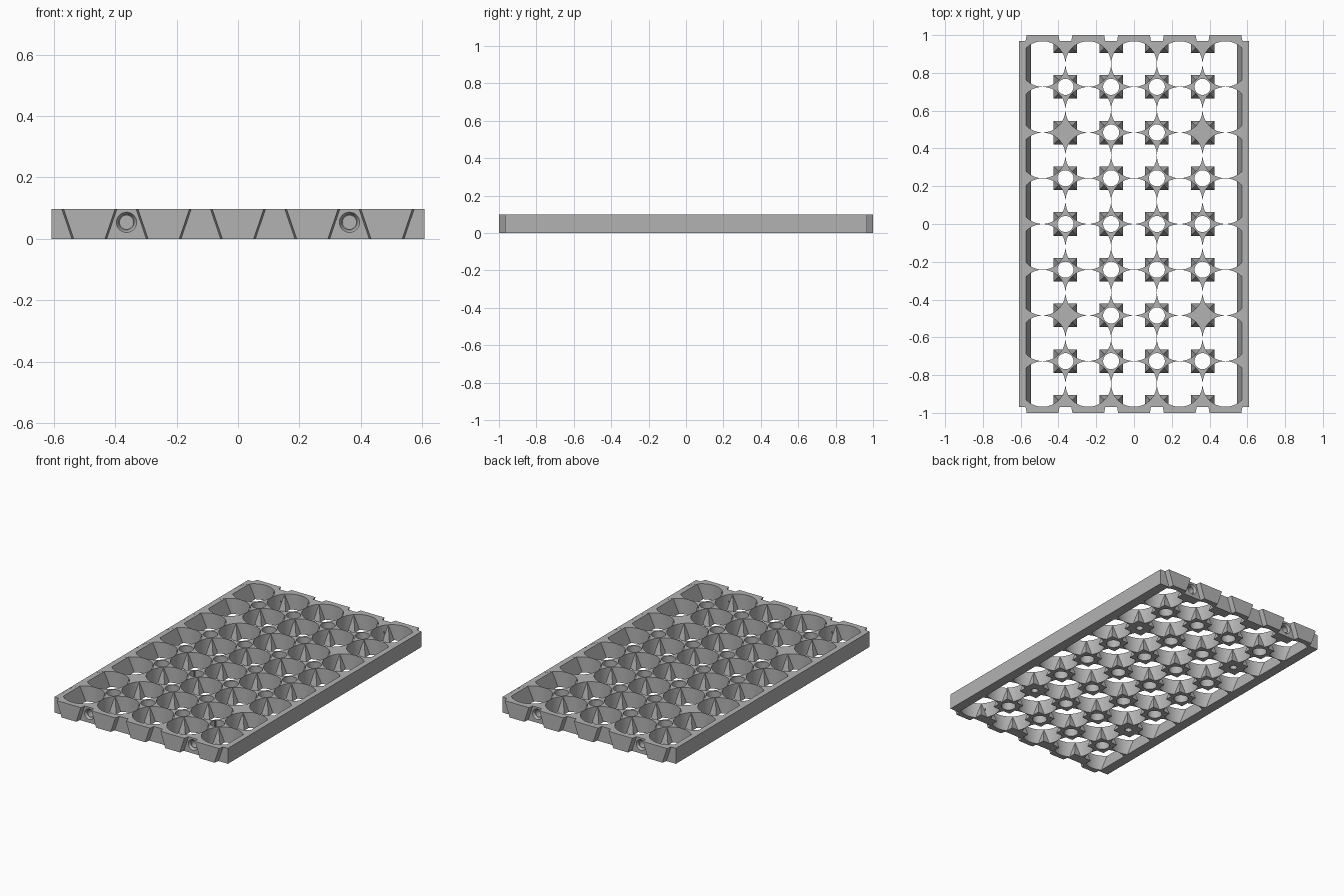
import bpy, bmesh, math
from mathutils import Matrix

if "Cube" in bpy.data.objects:
    bpy.data.objects.remove(bpy.data.objects["Cube"])

P = 0.242                    # pitch of the round wells
H = 0.098                    # tray height
BX, BY = 0.6075, 0.9685      # half size of the tray body
R = 0.1205                   # well radius
LOW, TOP = 0.0625, 0.0355    # post half width at bottom and top

grey = bpy.data.materials.new("light_grey")
grey.diffuse_color = (0.45, 0.45, 0.45, 1)
grey.use_nodes = True
grey.node_tree.nodes["Principled BSDF"].inputs["Base Color"].default_value = grey.diffuse_color


def frustum(bm, low, top, z0=0.0, z1=H):
    """Solid between two rectangles given as (x0, x1, y0, y1)."""
    rings = []
    for (x0, x1, y0, y1), z in ((low, z0), (top, z1)):
        rings.append([bm.verts.new((x, y, z))
                      for x, y in ((x0, y0), (x1, y0), (x1, y1), (x0, y1))])
    a, b = rings
    bm.faces.new(a[::-1])
    bm.faces.new(b)
    for i in range(4):
        j = (i + 1) % 4
        bm.faces.new((a[i], a[j], b[j], b[i]))


def cone(bm, r1, r2, depth, matrix, sides):
    bmesh.ops.create_cone(bm, cap_ends=True, segments=sides, radius1=r1,
                          radius2=r2, depth=depth, matrix=matrix)


def make(name, bm):
    bmesh.ops.recalc_face_normals(bm, faces=bm.faces)
    me = bpy.data.meshes.new(name)
    bm.to_mesh(me)
    bm.free()
    me.materials.append(grey)
    ob = bpy.data.objects.new(name, me)
    bpy.context.collection.objects.link(ob)
    return ob


def combine(target, tool, operation):
    """Apply a boolean and drop the tool object."""
    mod = target.modifiers.new(operation, 'BOOLEAN')
    mod.operation, mod.object, mod.solver = operation, tool, 'EXACT'
    bpy.context.view_layer.objects.active = target
    bpy.ops.object.modifier_apply(modifier=mod.name)
    bpy.data.objects.remove(tool)


cols = [(i - 2) * P for i in range(5)]
rows = [(j - 3.5) * P for j in range(8)]
gaps_x = [(i - 1.5) * P for i in range(4)]
gaps_y = [(j - 3) * P for j in range(7)]


def is_screw_post(i, j):
    return i in (0, 3) and j in (1, 5)


# Tray body with round wells
bm = bmesh.new()
frustum(bm, (-BX, BX, -BY, BY), (-BX, BX, -BY, BY))
tray = make("tray", bm)
bm = bmesh.new()
for x in cols:
    for y in rows:
        cone(bm, R, R, 0.3, Matrix.Translation((x, y, H / 2)), 64)
combine(tray, make("well_cutter", bm), 'DIFFERENCE')

# Flared posts between wells, half posts at the ends, flared side rails
bm = bmesh.new()
zt = H - 0.0005
for x in gaps_x:
    for y in gaps_y:
        frustum(bm, (x - LOW, x + LOW, y - LOW, y + LOW),
                (x - TOP, x + TOP, y - TOP, y + TOP), 0, zt)
    e = BY - 0.0007
    for s in (-1, 1):
        spans = [sorted((s * e, s * (BY - w))) for w in (LOW, TOP)]
        frustum(bm, (x - LOW, x + LOW, *spans[0]),
                (x - TOP, x + TOP, *spans[1]), 0, zt)
e = BX - 0.0007
for s in (-1, 1):
    spans = [sorted((s * e, s * (BX - w))) for w in (LOW, TOP)]
    frustum(bm, (*spans[0], -BY + 0.001, BY - 0.001),
            (*spans[1], -BY + 0.001, BY - 0.001), 0, zt)
combine(tray, make("posts", bm), 'UNION')

# Tapered teeth along both ends, slightly narrower at the outer face
bm = bmesh.new()
for x in cols:
    for s in (-1, 1):
        before = set(bm.verts)
        span = sorted((s * (BY - 0.0004), s))
        frustum(bm, (x - 0.057, x + 0.057, *span),
                (x - 0.090, x + 0.090, *span))
        for v in set(bm.verts) - before:
            if abs(v.co.y) > 0.99:
                v.co.x += 0.006 if v.co.x < x else -0.006
combine(tray, make("end_teeth", bm), 'UNION')

# Through holes, blind screw holes underneath and in both ends
bm = bmesh.new()
for i, x in enumerate(gaps_x):
    for j, y in enumerate(gaps_y):
        if is_screw_post(i, j):
            cone(bm, 0.021, 0.021, 0.12, Matrix.Translation((x, y, 0.0)), 24)
        else:
            cone(bm, 0.0425, 0.0425, 0.3, Matrix.Translation((x, y, H / 2)), 32)
for x in (gaps_x[0], gaps_x[3]):
    for s in (-1, 1):
        turn = Matrix.Rotation(math.radians(90), 4, 'X')
        place = Matrix.Translation((x, s * BY, 0.054)) @ turn
        cone(bm, 0.022, 0.022, 0.11, place, 24)
combine(tray, make("drill", bm), 'DIFFERENCE')

# Countersinks on the end screw holes
bm = bmesh.new()
for x in (gaps_x[0], gaps_x[3]):
    for s in (-1, 1):
        turn = Matrix.Rotation(math.radians(90 * s), 4, 'X')
        place = Matrix.Translation((x, s * BY, 0.054)) @ turn
        cone(bm, 0.041, 0.025, 0.03, place, 32)
combine(tray, make("countersink", bm), 'DIFFERENCE')

bpy.ops.object.select_all(action='DESELECT')
tray.select_set(True)
bpy.context.view_layer.objects.active = tray
bpy.ops.object.shade_smooth_by_angle(angle=math.radians(30))
